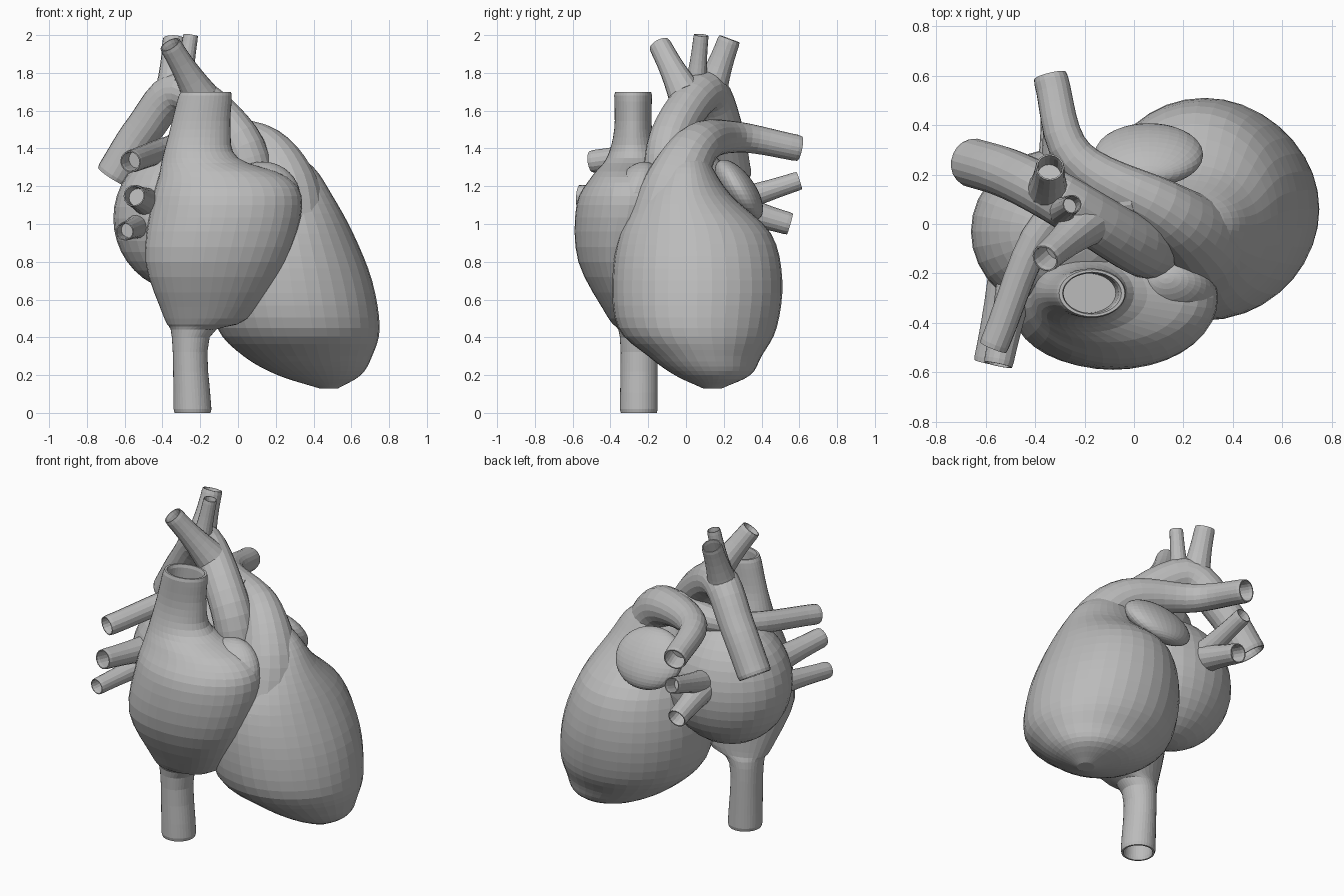
import bpy, bmesh, math
from mathutils import Vector, Matrix

cube = bpy.data.objects.get("Cube")
if cube:
    bpy.data.objects.remove(cube, do_unlink=True)

shade = (0.5, 0.5, 0.5, 1)
grey = bpy.data.materials.new("plain_grey")
grey.use_nodes = True
grey.diffuse_color = shade
grey.node_tree.nodes["Principled BSDF"].inputs["Base Color"].default_value = shade


def finish(name, bm):
    """Turn the working mesh into a named, flat shaded object."""
    bmesh.ops.recalc_face_normals(bm, faces=bm.faces)
    mesh = bpy.data.meshes.new(name)
    bm.to_mesh(mesh)
    bm.free()
    mesh.materials.append(grey)
    bpy.context.collection.objects.link(bpy.data.objects.new(name, mesh))


def blob(name, centre, radii, lean=(0, 0)):
    """Ellipsoid whose top is pushed sideways by lean and its bottom the other way."""
    bm = bmesh.new()
    bmesh.ops.create_uvsphere(bm, u_segments=32, v_segments=20, radius=1)
    rx, ry, rz = radii
    shear = Matrix(((rx, 0, lean[0]), (0, ry, lean[1]), (0, 0, rz)))
    bm.transform(Matrix.Translation(centre) @ shear.to_4x4())
    finish(name, bm)


def spline(points, steps=6):
    """Smooth curve through points with any number of coordinates."""
    p = [Vector(q) for q in points]
    p = [2 * p[0] - p[1]] + p + [2 * p[-1] - p[-2]]
    curve = []
    for a, b, c, d in zip(p, p[1:], p[2:], p[3:]):
        for i in range(steps):
            t = i / steps
            curve.append(b + (c - b) * (t * t * (3 - 2 * t))
                         + (c - a) * (t * (1 - t) ** 2 / 2)
                         - (d - b) * (t * t * (1 - t) / 2))
    return curve + [p[-2]]


def hollow_end(rings):
    """Replace the last ring by a rounded lip and a recess going back inside."""
    end, u, v = rings.pop()
    back = (rings[-1][0] - end).normalized()
    for depth, scale in ((0.02, 1), (0, 0.95), (0, 0.85), (0.02, 0.8), (0.1, 0.8)):
        rings.append((end + back * depth, u * scale, v * scale))


def skin(name, rings, sides):
    """Cover a row of ellipses given as centre and two half axes."""
    bm = bmesh.new()
    turns = [math.tau * k / sides for k in range(sides)]
    loops = [[bm.verts.new(c + u * math.cos(a) + v * math.sin(a)) for a in turns]
             for c, u, v in rings]
    for low, high in zip(loops, loops[1:]):
        for k in range(sides):
            bm.faces.new((low[k - 1], low[k], high[k], high[k - 1]))
    bm.faces.new(loops[0])
    bm.faces.new(loops[-1])
    finish(name, bm)


def stack(name, levels, hollow=False, sides=36):
    """Level ellipses given as height, centre x, centre y, half width, half depth."""
    rings = [(Vector((x, y, z)), Vector((rx, 0, 0)), Vector((0, ry, 0)))
             for z, x, y, rx, ry in spline(levels, 4)]
    if hollow:
        hollow_end(rings)
        rings.reverse()
        hollow_end(rings)
    skin(name, rings, sides)


def vessel(name, path, base, tip, ease=2, sides=16):
    """Tube that narrows from base to tip radius and ends in a hollow lip."""
    mid = spline(path)
    last = len(mid) - 1
    rings, u = [], Vector((1, 0, 0))
    for i, c in enumerate(mid):
        along = (mid[min(i + 1, last)] - mid[max(i - 1, 0)]).normalized()
        u = (u - along * u.dot(along)).normalized()
        radius = tip + (base - tip) * (1 - i / last) ** ease
        rings.append((c, u * radius, along.cross(u) * radius))
    hollow_end(rings)
    skin(name, rings, sides)


# Main body, narrowing down to the lower tip
stack("ventricles", [
    (0.13, 0.48, 0.14, 0.05, 0.05), (0.2, 0.43, 0.14, 0.22, 0.2),
    (0.3, 0.37, 0.1, 0.34, 0.3), (0.45, 0.32, 0.06, 0.43, 0.42),
    (0.7, 0.28, 0.06, 0.43, 0.45), (0.95, 0.25, 0.05, 0.36, 0.4),
    (1.15, 0.23, 0, 0.27, 0.24), (1.3, 0.2, 0, 0.2, 0.14), (1.4, 0.16, 0, 0.1, 0.1)])

# Front chamber in one skin with the great veins below and above
stack("right_atrium", [
    (0, -0.24, -0.25, 0.1, 0.1), (0.4, -0.25, -0.25, 0.1, 0.1),
    (0.5, -0.17, -0.28, 0.22, 0.13), (0.8, -0.12, -0.35, 0.37, 0.22),
    (1.1, -0.06, -0.3, 0.4, 0.28), (1.25, -0.08, -0.3, 0.34, 0.2),
    (1.35, -0.2, -0.28, 0.2, 0.14), (1.5, -0.2, -0.28, 0.16, 0.1),
    (1.7, -0.17, -0.28, 0.14, 0.1)], hollow=True)
blob("right_auricle", (0.13, -0.28, 1.14), (0.2, 0.13, 0.19), lean=(0, 0.06))

# Rear chamber and its pouch
blob("left_atrium", (-0.28, -0.03, 1.03), (0.38, 0.34, 0.39))
blob("left_auricle", (0.06, 0.28, 1.18), (0.22, 0.1, 0.16), lean=(0, -0.08))

# Main artery: rises, arches over and descends behind
vessel("aorta", [(0.1, -0.1, 1.1), (0, -0.08, 1.45), (-0.3, 0.1, 1.7),
                 (-0.5, 0.2, 1.5), (-0.66, 0.25, 1.25)], base=0.13, tip=0.1, sides=20)

# Lung artery trunk, bending back into the left artery, and the right artery
vessel("pulmonary_trunk", [(0.25, -0.1, 0.9), (0.25, -0.05, 1.2), (0.1, 0.07, 1.42),
                           (-0.24, 0.27, 1.46), (-0.34, 0.6, 1.4)],
       base=0.26, tip=0.07, sides=20)
vessel("right_pulmonary_artery", [(0, 0.1, 1.45), (-0.35, 0, 1.4), (-0.57, -0.5, 1.33)],
       base=0.1, tip=0.06)

# Small vessels: start, end and radius, each flared where it joins
branches = {
    "front_arch_branch": ((-0.2, 0, 1.68), (-0.36, -0.14, 1.95), 0.06),
    "middle_arch_branch": ((-0.3, 0.05, 1.7), (-0.25, 0.08, 2), 0.04),
    "rear_arch_branch": ((-0.35, 0.12, 1.68), (-0.34, 0.23, 1.98), 0.06),
    "upper_left_vein": ((-0.3, 0.2, 1.1), (-0.32, 0.6, 1.23), 0.05),
    "lower_left_vein": ((-0.3, 0.2, 1.1), (-0.32, 0.55, 1), 0.06),
    "upper_right_vein": ((-0.45, -0.1, 1.1), (-0.55, -0.57, 1.15), 0.06),
    "lower_right_vein": ((-0.5, -0.1, 1), (-0.6, -0.56, 0.96), 0.05),
}
for name, (start, end, radius) in branches.items():
    vessel(name, [start, end], base=radius * 1.6, tip=radius)
